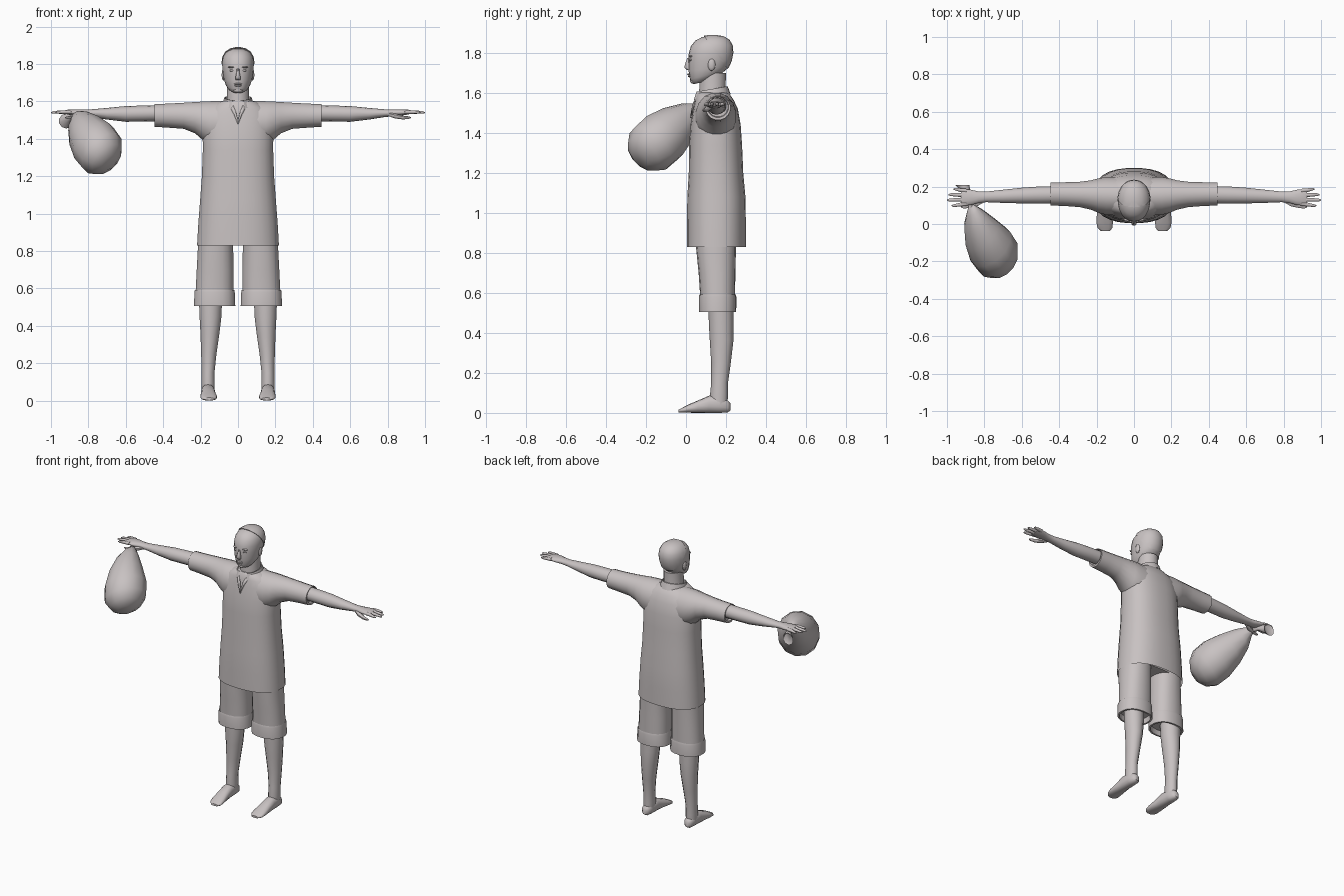
import bpy, bmesh, math
from mathutils import Vector

MAT = bpy.data.materials.new("warm_grey")
MAT.diffuse_color = (0.58, 0.54, 0.54, 1)
X, Y, Z = Vector((1, 0, 0)), Vector((0, 1, 0)), Vector((0, 0, 1))


def finish(name, bm, mirror=False, angle=50):
    """Turn a bmesh into a smooth shaded object, optionally mirrored across x."""
    bmesh.ops.recalc_face_normals(bm, faces=bm.faces)
    me = bpy.data.meshes.new(name)
    bm.to_mesh(me)
    bm.free()
    me.materials.append(MAT)
    ob = bpy.data.objects.new(name, me)
    bpy.context.collection.objects.link(ob)
    bpy.ops.object.select_all(action='DESELECT')
    ob.select_set(True)
    bpy.context.view_layer.objects.active = ob
    bpy.ops.object.shade_smooth_by_angle(angle=math.radians(angle))
    if mirror:
        ob.modifiers.new("mirror", 'MIRROR').use_mirror_merge = False
    return ob


def loft_mesh(rings, u, v, n=16, p=2.0, cap_start=True, cap_end=True):
    """Rings are (x, y, z, radius_u, radius_v[, z_tilt_along_y])."""
    bm = bmesh.new()
    loops = []
    for r in rings:
        c, tilt = Vector(r[:3]), (r[5] if len(r) > 5 else 0)
        loop = []
        for i in range(n):
            a = math.tau * (i + 0.5) / n
            ca, sa = math.cos(a), math.sin(a)
            du = math.copysign(abs(ca) ** (2 / p), ca) * r[3]
            dv = math.copysign(abs(sa) ** (2 / p), sa) * r[4]
            co = c + u * du + v * dv
            co.z += tilt * (co.y - c.y)
            loop.append(bm.verts.new(co))
        loops.append(loop)
    for a, b in zip(loops, loops[1:]):
        for i in range(n):
            j = (i + 1) % n
            bm.faces.new((a[i], a[j], b[j], b[i]))
    if cap_start:
        bm.faces.new(loops[0])
    if cap_end:
        bm.faces.new(loops[-1])
    return bm


def loft(name, rings, u, v, mirror=False, angle=50, **kw):
    return finish(name, loft_mesh(rings, u, v, **kw), mirror, angle)


def blob(name, loc, size, mirror=False):
    bm = bmesh.new()
    bmesh.ops.create_uvsphere(bm, u_segments=10, v_segments=6, radius=1)
    for w in bm.verts:
        w.co = Vector([w.co[k] * size[k] + loc[k] for k in range(3)])
    return finish(name, bm, mirror)


# Tunic body, open at the hem
loft("tunic", [(0, .152, .83, .22, .148), (0, .152, .95, .213, .148),
               (0, .152, 1.08, .203, .146), (0, .15, 1.2, .194, .137),
               (0, .148, 1.34, .189, .133), (0, .148, 1.44, .190, .126),
               (0, .148, 1.52, .180, .112), (0, .142, 1.565, .150, .097),
               (0, .135, 1.595, .105, .082), (0, .13, 1.605, .07, .07)],
     X, Y, n=28, p=2.4, cap_start=False)

# Short sleeves flaring into the shoulders, with a hollow end
loft("sleeve", [(.08, .148, 1.475, .105, .13), (.15, .15, 1.485, .103, .118),
                (.19, .152, 1.497, .094, .104), (.23, .155, 1.513, .08, .085),
                (.29, .158, 1.523, .069, .071), (.38, .16, 1.524, .064, .065),
                (.447, .16, 1.525, .063, .062), (.447, .16, 1.53, .054, .053),
                (.43, .16, 1.53, .05, .05)],
     Y, Z, mirror=True, n=16)

# Stand collar, open at the front and rising to the back
bm = bmesh.new()
prev = None
for i in range(21):
    a = math.radians(-90 + 24 + 312 * i / 20)
    s, back = math.sin(a), (math.sin(a) + 1) / 2
    col = [bm.verts.new((r * math.cos(a), .127 + r * 1.1 * s, z)) for r, z in
           ((.088, 1.562 + .03 * back), (.074, 1.605 + .028 * back),
            (.068, 1.605 + .028 * back), (.07, 1.56))]
    if prev:
        for k in range(3):
            bm.faces.new((prev[k], col[k], col[k + 1], prev[k + 1]))
    prev = col
finish("collar", bm, angle=35)

# Neck placket: two thin lapel strips meeting in a point
bm = bmesh.new()
outline = [(.030, .055, 1.59), (.040, .048, 1.565), (.022, .03, 1.53),
           (0, .021, 1.475), (0, .024, 1.50), (.012, .033, 1.545)]
bm.faces.new([bm.verts.new(c) for c in outline])
ob = finish("placket", bm, mirror=True)
ob.modifiers.new("thickness", 'SOLIDIFY').thickness = .008

# Bare arms and palms
loft("arm", [(.40, .157, 1.537, .047, .043), (.50, .155, 1.535, .047, .043),
             (.60, .152, 1.533, .043, .042), (.70, .148, 1.534, .036, .031),
             (.79, .145, 1.537, .029, .020), (.83, .143, 1.539, .031, .019),
             (.87, .142, 1.541, .042, .017), (.91, .143, 1.543, .045, .013),
             (.925, .143, 1.543, .040, .009)], Y, Z, mirror=True, n=14)

# Fingers fan slightly apart
for i, (y0, y1, tip) in enumerate([(.108, .098, .975), (.131, .128, 1.0),
                                   (.154, .157, .992), (.177, .186, .965)]):
    x0 = .895
    loft("finger_%d" % (i + 1),
         [(x0, y0, 1.543, .012, .011), ((x0 + tip) / 2, (y0 + y1) / 2, 1.543, .0105, .010),
          (tip - .012, y1, 1.541, .008, .007), (tip, y1, 1.54, .003, .003)],
         Y, Z, mirror=True, n=8)
loft("thumb", [(.80, .128, 1.532, .012, .010), (.84, .11, 1.522, .017, .014),
               (.88, .098, 1.514, .013, .011), (.91, .092, 1.513, .010, .008),
               (.925, .091, 1.514, .004, .003)], Y, Z, mirror=True, n=8)

# Knee breeches and turned-up cuffs
loft("breeches_seat", [(0, .15, .86, .195, .10), (0, .15, .98, .18, .11)], X, Y, p=2.4)
loft("breeches_leg", [(.118, .15, .90, .094, .103), (.120, .15, .83, .095, .10),
                      (.122, .155, .70, .100, .092), (.125, .158, .58, .103, .087)],
     X, Y, mirror=True, n=18, p=2.3)
loft("breeches_cuff", [(.125, .158, .585, .100, .085), (.125, .158, .592, .107, .091),
                       (.125, .158, .58, .109, .094), (.125, .158, .505, .112, .093),
                       (.125, .158, .505, .100, .082), (.125, .158, .54, .095, .078)],
     X, Y, mirror=True, n=18, p=2.3, angle=35)

# Lower legs and bare feet
loft("lower_leg", [(.147, .175, .56, .064, .063), (.147, .176, .45, .060, .062),
                   (.150, .178, .36, .052, .059), (.156, .175, .25, .042, .049),
                   (.160, .168, .15, .035, .042), (.160, .165, .09, .036, .045),
                   (.160, .165, .04, .034, .042)], X, Y, mirror=True, n=14)
loft("foot", [(.160, .222, .03, .014, .018), (.160, .208, .033, .028, .031),
              (.160, .165, .042, .035, .042), (.160, .115, .043, .037, .043),
              (.159, .06, .031, .040, .031), (.157, .01, .021, .045, .020),
              (.155, -.02, .013, .041, .012), (.153, -.037, .009, .025, .007)],
     X, Z, mirror=True, n=14, p=2.4)

# Neck and head
loft("neck", [(0, .135, 1.55, .068, .072), (0, .132, 1.62, .061, .067),
              (0, .135, 1.70, .060, .066)], X, Y, n=16)
HEAD = [(0, .085, 1.655, .030, .045, .25), (0, .098, 1.668, .050, .069, .28),
        (0, .108, 1.69, .066, .088, .25), (0, .112, 1.72, .076, .099, .1),
        (0, .118, 1.76, .082, .106), (0, .123, 1.80, .086, .109),
        (0, .127, 1.835, .081, .102), (0, .13, 1.862, .066, .083),
        (0, .132, 1.879, .040, .052), (0, .132, 1.885, .012, .015)]
loft("head", HEAD, X, Y, n=22, p=2.1)

# Hair cap: enlarged skull sliced along the sloping hairline
bm = loft_mesh(HEAD, X, Y, n=22, p=2.1)
pivot = Vector((0, .12, 1.77))
for w in bm.verts:
    w.co = pivot + (w.co - pivot) * 1.045
bmesh.ops.bisect_plane(bm, geom=bm.verts[:] + bm.edges[:] + bm.faces[:],
                       plane_co=(0, .09, 1.885), plane_no=(0, .175, .125),
                       clear_inner=True)
edges = [e for e in bm.edges if e.is_boundary]
bmesh.ops.holes_fill(bm, edges=edges, sides=0)
finish("hair_cap", bm, angle=40)

# Face features
loft("nose", [(0, .018, 1.775, .007, .012), (0, .010, 1.75, .010, .014),
              (0, .006, 1.728, .015, .016), (0, .014, 1.715, .014, .012)], X, Y, n=8)
blob("upper_lip", (0, .014, 1.693), (.024, .008, .005))
blob("lower_lip", (0, .017, 1.684), (.019, .008, .005))
blob("chin", (0, .036, 1.660), (.025, .016, .014))
blob("eye", (.033, .024, 1.765), (.015, .008, .006), mirror=True)
blob("brow", (.034, .024, 1.783), (.021, .010, .005), mirror=True)
blob("ear", (.078, .128, 1.742), (.010, .019, .032), mirror=True)

# Sack hanging forward from one hand, with a flared knotted tail behind
U = Vector((1, 1, 0)).normalized()
V = Vector((1, -1, 2)).normalized()
loft("sack", [(-.872, .10, 1.525, .014, .014), (-.865, .07, 1.52, .036, .036),
              (-.85, .02, 1.487, .072, .075), (-.815, -.05, 1.435, .108, .112),
              (-.768, -.12, 1.375, .134, .137), (-.727, -.178, 1.322, .131, .134),
              (-.702, -.212, 1.29, .098, .10), (-.688, -.232, 1.272, .05, .05)],
     U, V, n=12)
loft("sack_tail", [(-.872, .09, 1.525, .013, .013), (-.885, .15, 1.517, .014, .014),
                   (-.905, .185, 1.505, .030, .030), (-.918, .208, 1.495, .040, .040),
                   (-.914, .20, 1.498, .030, .030)], X, Z, n=10)
